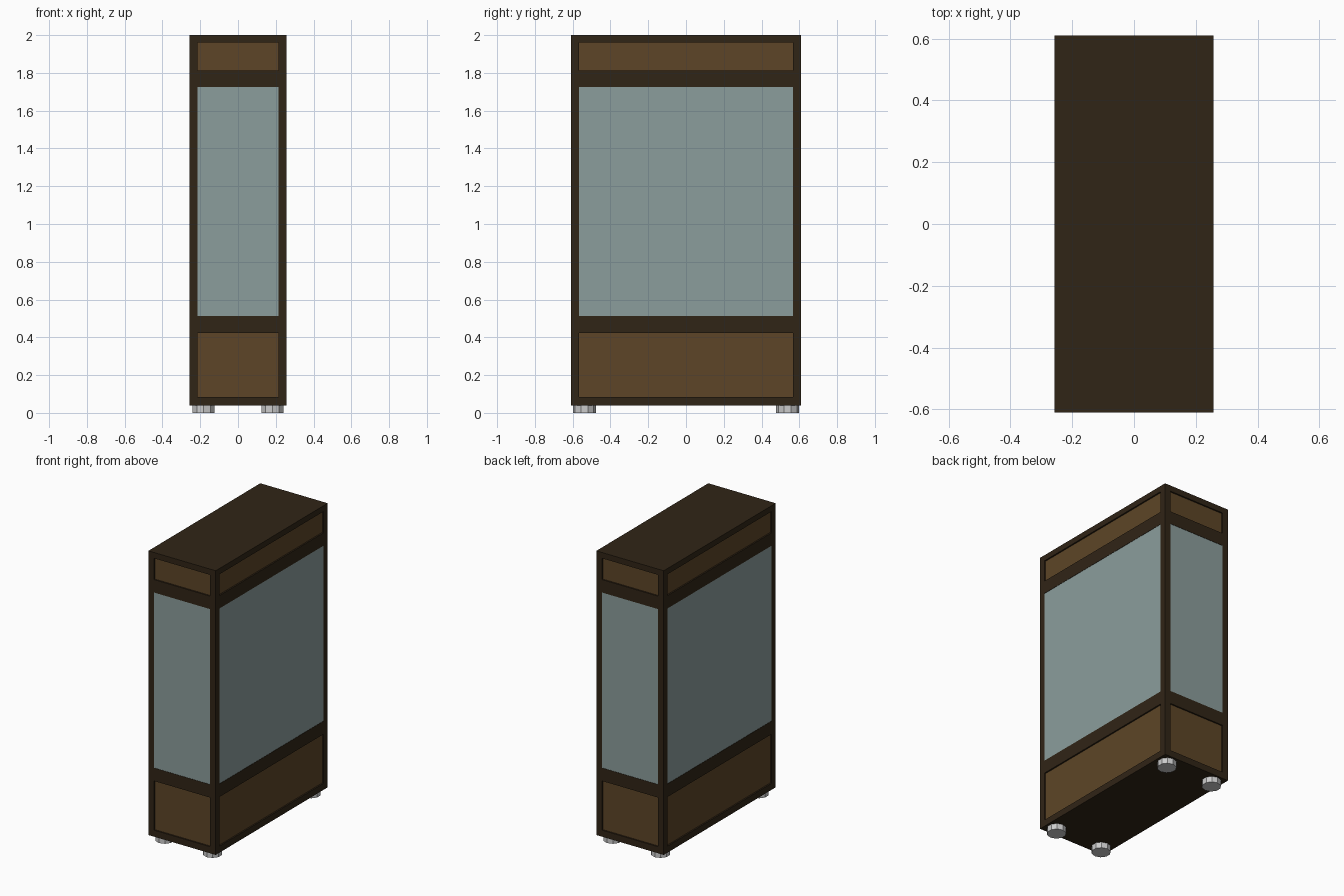
import bpy, bmesh
from mathutils import Vector, Matrix

if "Cube" in bpy.data.objects:
    bpy.data.objects.remove(bpy.data.objects["Cube"])

HX, HY = 0.257, 0.61        # half width and half depth
Z0, Z1 = 0.04, 2.0          # body bottom and top
POST = 0.043                # post thickness
RECESS = 0.01               # wood panels sit slightly inside the frame


def material(name, r, g, b):
    m = bpy.data.materials.new(name)
    m.diffuse_color = (r, g, b, 1)
    m.use_nodes = True
    m.node_tree.nodes["Principled BSDF"].inputs["Base Color"].default_value = m.diffuse_color
    return m


DARK = material("dark_wood", 0.030, 0.018, 0.008)
WOOD = material("brown_wood", 0.110, 0.060, 0.020)
GLASS = material("glass_tint", 0.26, 0.34, 0.335)


def finish(name, bm, mat=None):
    mesh = bpy.data.meshes.new(name)
    bm.to_mesh(mesh)
    bm.free()
    if mat:
        mesh.materials.append(mat)
    ob = bpy.data.objects.new(name, mesh)
    bpy.context.collection.objects.link(ob)
    return ob


def box(name, lo, hi, mat):
    lo, hi = Vector(lo), Vector(hi)
    bm = bmesh.new()
    bmesh.ops.create_cube(bm, size=1, matrix=Matrix.Translation((lo + hi) / 2)
                          @ Matrix.Diagonal((*(hi - lo), 1)))
    return finish(name, bm, mat)


def wall_pieces(name, z0, z1, recess, thick, mat):
    """One piece on each of the four sides, fitted between the posts."""
    ix, iy = HX - POST, HY - POST
    for side, s in (("front", -1), ("back", 1)):
        a, b = sorted((s * (HY - recess), s * (HY - recess - thick)))
        box(f"{side}_{name}", (-ix, a, z0), (ix, b, z1), mat)
    for side, s in (("left", -1), ("right", 1)):
        a, b = sorted((s * (HX - recess), s * (HX - recess - thick)))
        box(f"{side}_{name}", (a, -iy, z0), (b, iy, z1), mat)


# Top and bottom boards
box("top_board", (-HX, -HY, 1.96), (HX, HY, Z1), DARK)
box("bottom_board", (-HX, -HY, Z0), (HX, HY, 0.085), DARK)

# Corner posts and feet
for sx, nx in ((-1, "left"), (1, "right")):
    for sy, ny in ((-1, "front"), (1, "back")):
        x = sorted((sx * HX, sx * (HX - POST)))
        y = sorted((sy * HY, sy * (HY - POST)))
        box(f"{ny}_{nx}_post", (x[0], y[0], 0.085), (x[1], y[1], 1.96), DARK)
        bm = bmesh.new()
        bmesh.ops.create_cone(bm, cap_ends=True, segments=10, radius1=0.061,
                              radius2=0.061, depth=Z0,
                              matrix=Matrix.Translation((sx * 0.182, sy * 0.538, Z0 / 2)))
        finish(f"{ny}_{nx}_foot", bm)

# Rails, wood panels and glass panes around all four sides
wall_pieces("lower_rail", 0.424, 0.514, 0, POST, DARK)
wall_pieces("upper_rail", 1.724, 1.813, 0, POST, DARK)
wall_pieces("lower_panel", 0.085, 0.424, RECESS, 0.02, WOOD)
wall_pieces("upper_panel", 1.813, 1.96, RECESS, 0.02, WOOD)
wall_pieces("glass_pane", 0.514, 1.724, 0.002, 0.01, GLASS)
